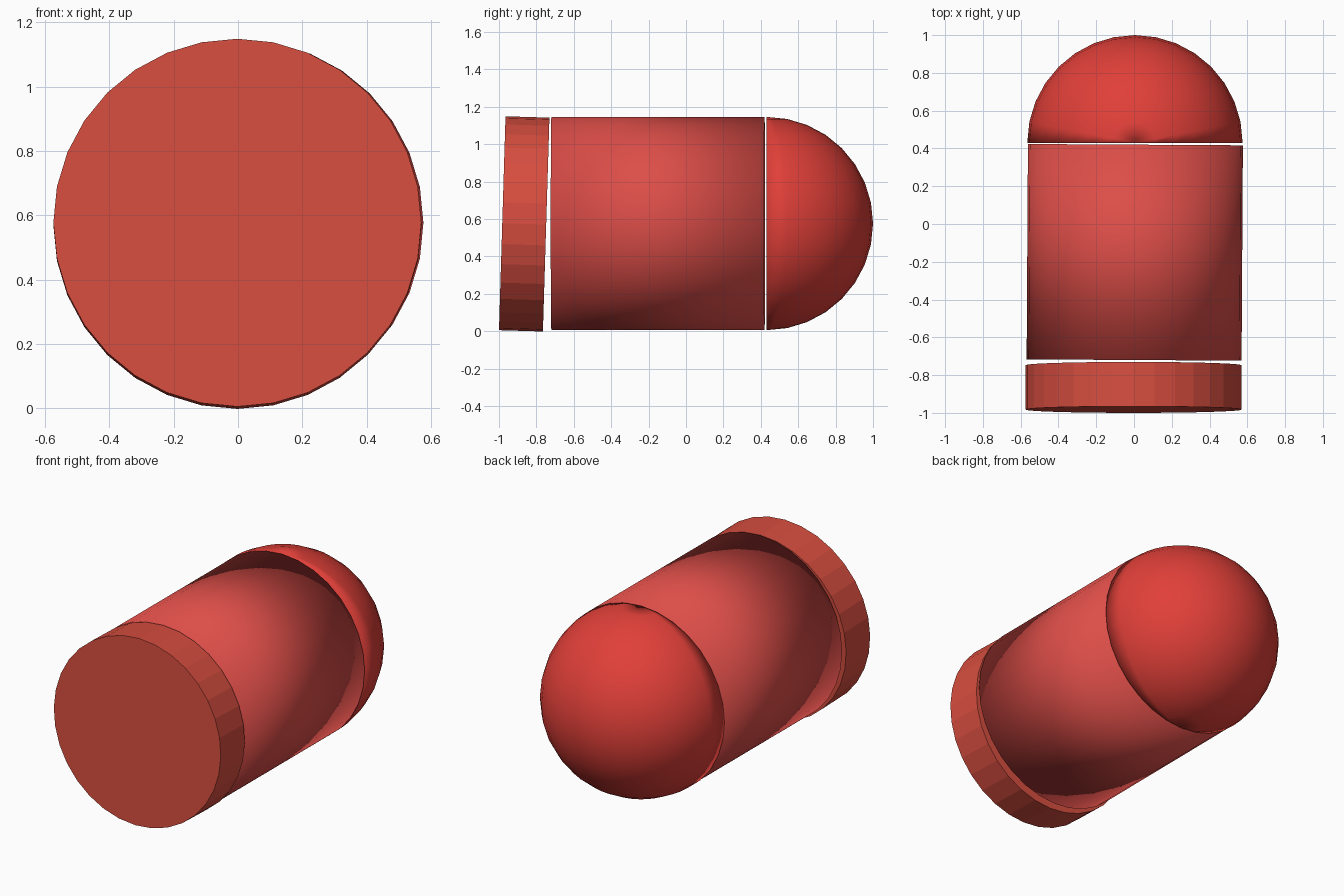
import bpy, bmesh, math
from mathutils import Matrix

if "Cube" in bpy.data.objects:
    bpy.data.objects.remove(bpy.data.objects["Cube"])


def add_part(name, bm, loc, rot_deg, color, smooth):
    bmesh.ops.recalc_face_normals(bm, faces=bm.faces[:])
    for f in bm.faces:
        f.smooth = smooth
    mesh = bpy.data.meshes.new(name)
    bm.to_mesh(mesh)
    bm.free()
    mat = bpy.data.materials.new(name + "_red")
    mat.diffuse_color = (*color, 1)
    mat.use_nodes = True
    mat.node_tree.nodes["Principled BSDF"].inputs["Base Color"].default_value = mat.diffuse_color
    mesh.materials.append(mat)
    ob = bpy.data.objects.new(name, mesh)
    ob.location = loc
    ob.rotation_euler = [math.radians(a) for a in rot_deg]
    bpy.context.collection.objects.link(ob)
    return ob


def cylinder(radius, depth):
    # closed 32-sided cylinder lying along y
    bm = bmesh.new()
    bmesh.ops.create_cone(bm, cap_ends=True, segments=32, radius1=radius,
                          radius2=radius, depth=depth,
                          matrix=Matrix.Rotation(math.radians(90), 4, 'X'))
    return bm


# Flat-shaded base disc, tilted slightly
add_part("base_disc", cylinder(0.572, 0.235), (-0.002, -0.865, 0.574),
         (-1.75, 0, 0), (0.68, 0.075, 0.05), False)

# Smooth-shaded body, turned very slightly
add_part("body", cylinder(0.569, 1.14), (0.004, -0.15, 0.577),
         (0, 0, -0.35), (0.72, 0.075, 0.065), True)

# Smooth closed half sphere on the far end
bm = bmesh.new()
bmesh.ops.create_uvsphere(bm, u_segments=32, v_segments=16, radius=0.57)
bmesh.ops.delete(bm, geom=[v for v in bm.verts if v.co.y < -1e-4], context='VERTS')
bmesh.ops.edgeloop_fill(bm, edges=[e for e in bm.edges if e.is_boundary])
add_part("dome", bm, (0.005, 0.43, 0.576), (0, 0, 0), (0.75, 0.05, 0.04), True)
